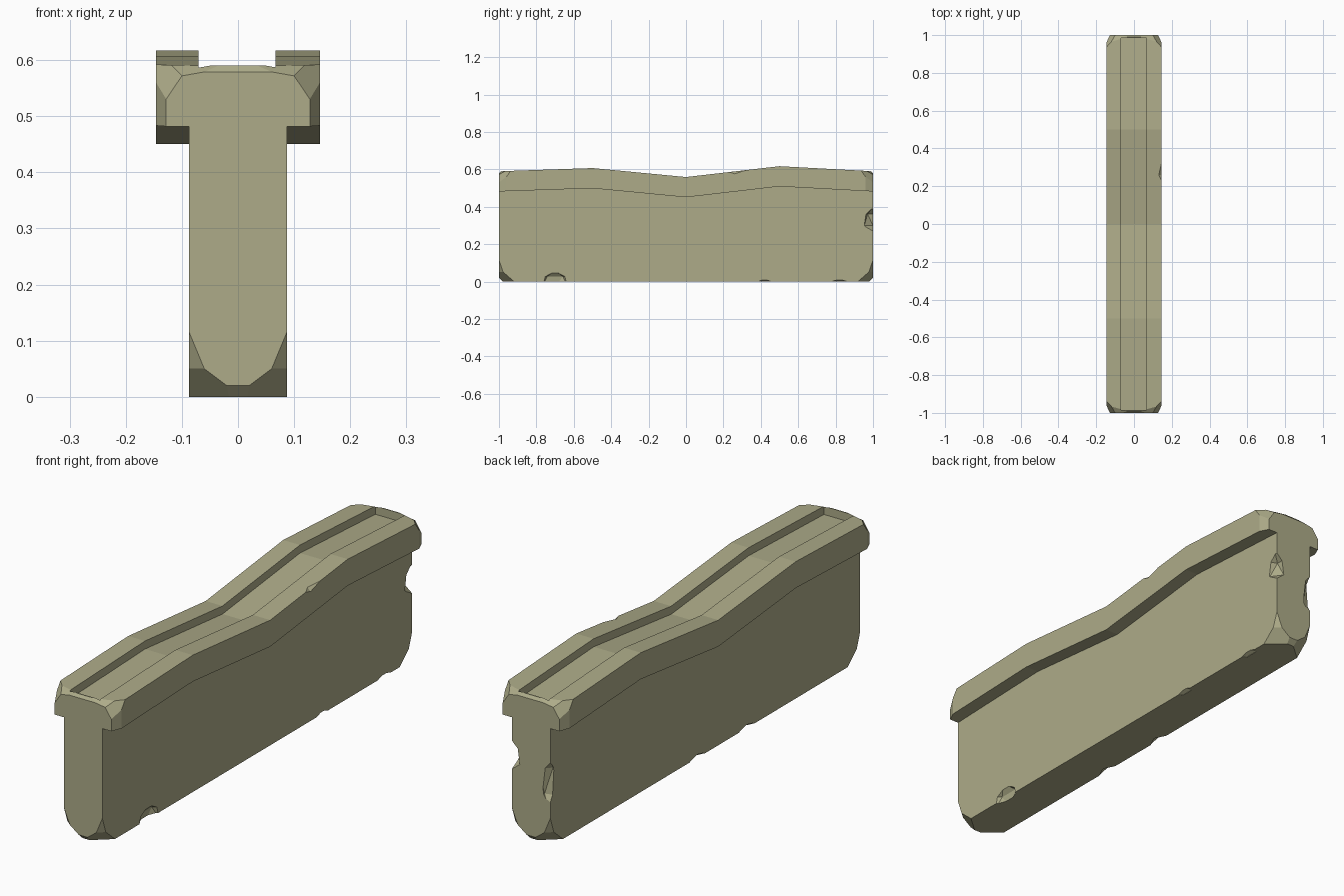
import bpy, bmesh
from mathutils import Vector

if "Cube" in bpy.data.objects:
    bpy.data.objects.remove(bpy.data.objects["Cube"])

# (y, top height) stations of the wavy cap
STATIONS = [(-1, 0.59), (-0.5, 0.607), (0, 0.559), (0.5, 0.617), (1, 0.59)]


def loft(name, section, ends=1.0):
    """Loft a cross-section, given as a function of the top height, along y."""
    bm = bmesh.new()
    rings = []
    for y, top in STATIONS:
        y = max(-ends, min(ends, y))
        rings.append([bm.verts.new((x, y, z)) for x, z in section(top)])
    n = len(rings[0])
    for a, b in zip(rings, rings[1:]):
        for i in range(n):
            j = (i + 1) % n
            bm.faces.new((a[i], a[j], b[j], b[i]))
    bm.faces.new(rings[0])
    bm.faces.new(rings[-1])
    bmesh.ops.recalc_face_normals(bm, faces=bm.faces)
    return to_object(name, bm)


def to_object(name, bm):
    mesh = bpy.data.meshes.new(name)
    bm.to_mesh(mesh)
    bm.free()
    obj = bpy.data.objects.new(name, mesh)
    bpy.context.collection.objects.link(obj)
    return obj


def slice_off(bm, points):
    """Cut away everything outside the plane through three points."""
    p, q, r = [Vector(v) for v in points]
    no = (q - p).cross(r - p).normalized()
    if no.dot(p - Vector((0, 0, 0.3))) < 0:
        no = -no
    bmesh.ops.bisect_plane(bm, geom=bm.verts[:] + bm.edges[:] + bm.faces[:], dist=1e-5,
                           plane_co=p, plane_no=no, clear_outer=True)
    bmesh.ops.holes_fill(bm, edges=[e for e in bm.edges if e.is_boundary], sides=0)


def carve(target, cutter):
    mod = target.modifiers.new("carve", 'BOOLEAN')
    mod.operation = 'DIFFERENCE'
    mod.solver = 'EXACT'
    mod.object = cutter
    bpy.context.view_layer.objects.active = target
    bpy.ops.object.modifier_apply(modifier=mod.name)
    bpy.data.objects.remove(cutter)


# Wall: T-shaped section with overhanging cap
B, C = 0.087, 0.146
wall = loft("stone_wall", lambda t: [(-B, 0), (B, 0), (B, t - 0.108), (C, t - 0.108),
                                     (C, t), (-C, t), (-C, t - 0.108), (-B, t - 0.108)])

# Worn corners, given for the front right and mirrored to all four
WORN = [
    [(.087, -1, .115), (.06, -1, .05), (.087, -.97, .03)],
    [(.06, -1, .05), (.02, -1, .02), (.087, -.93, .01)],
    [(.128, -1, .48), (.128, -1, .53), (.146, -.96, .5)],
    [(.125, -1, .535), (.1, -1, .572), (.146, -.96, .56)],
    [(.1, -1, .572), (.06, -1, .579), (.12, -.965, .592)],
]
EDGES = [
    [(0, -1, .02), (.02, -1, .02), (0, -.98, 0)],
    [(0, -1, .579), (.1, -1, .579), (0, -.99, .59)],
]
bm = bmesh.new()
bm.from_mesh(wall.data)
for sy in (1, -1):
    for sx in (1, -1):
        for plane in WORN:
            slice_off(bm, [(x * sx, y * sy, z) for x, y, z in plane])
    for plane in EDGES:
        slice_off(bm, [(x, y * sy, z) for x, y, z in plane])
bmesh.ops.recalc_face_normals(bm, faces=bm.faces)
bm.to_mesh(wall.data)
bm.free()

# Sunken channel along the top
carve(wall, loft("channel_cutter", lambda t: [(-.07, t - .033), (.067, t - .033),
                                              (.067, t + .1), (-.07, t + .1)], 0.986))

# Chips: centre, radii
CHIPS = [
    ((.165, .26, .63), (.05, .10, .07)),
    ((.165, .11, .61), (.032, .11, .05)),
    ((.10, 1.0, .33), (.055, .055, .07)),
    ((-.10, 1.02, .26), (.06, .05, .12)),
    ((.10, -.70, 0), (.04, .08, .06)),
    ((-.10, -.27, -.01), (.04, .06, .03)),
    ((-.10, .05, -.01), (.04, .06, .03)),
    ((.10, .42, -.01), (.04, .05, .025)),
    ((.10, .82, -.01), (.04, .06, .025)),
]
for centre, radii in CHIPS:
    bm = bmesh.new()
    bmesh.ops.create_icosphere(bm, subdivisions=1, radius=1)
    bmesh.ops.scale(bm, vec=radii, verts=bm.verts)
    bmesh.ops.translate(bm, vec=centre, verts=bm.verts)
    carve(wall, to_object("chip_cutter", bm))

# Sandy stone colour
stone = bpy.data.materials.new("stone")
stone.diffuse_color = (0.42, 0.41, 0.25, 1)
stone.use_nodes = True
stone.node_tree.nodes["Principled BSDF"].inputs["Base Color"].default_value = stone.diffuse_color
wall.data.materials.clear()
wall.data.materials.append(stone)
for p in wall.data.polygons:
    p.material_index = 0
    p.use_smooth = False
